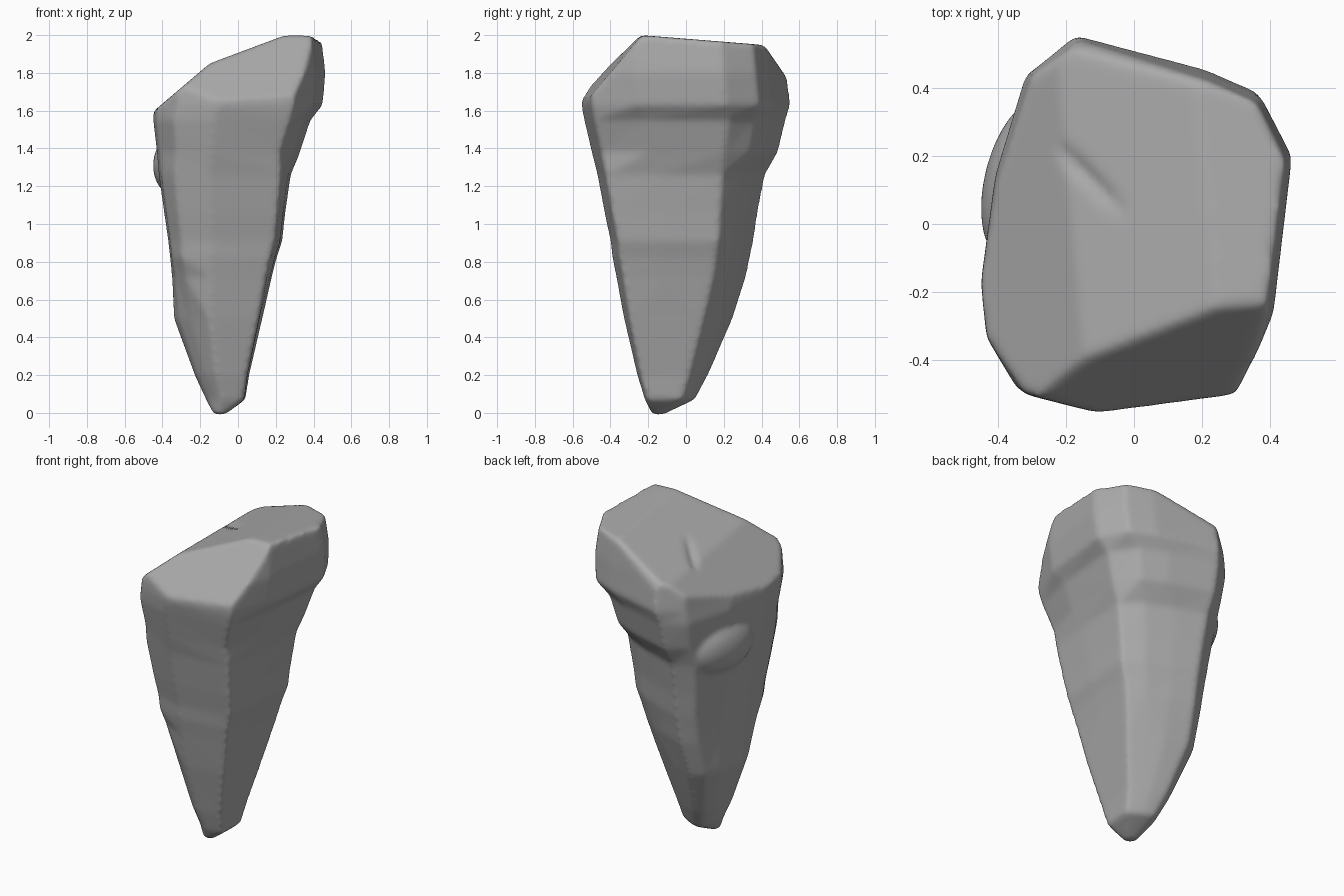
import bpy, bmesh
from mathutils import Vector

if "Cube" in bpy.data.objects:
    bpy.data.objects.remove(bpy.data.objects["Cube"])

# Stone colour
stone = bpy.data.materials.new("stone_grey")
stone.use_nodes = True
grey = (0.4, 0.4, 0.4, 1)
stone.diffuse_color = grey
stone.node_tree.nodes["Principled BSDF"].inputs["Base Color"].default_value = grey

# Sections: z, x min, x max, y min, y max, outline stage (0 low, 1 middle, 2 high)
LEVELS = [
    (-.01, -.13, -.07, -.18, -.12, 0),
    (.07, -.17, .04, -.22, .05, 0),
    (.2, -.23, .06, -.26, .12, 0),
    (.5, -.34, .13, -.33, .25, 0),
    (.72, -.35, .18, -.37, .32, .7),
    (.82, -.36, .205, -.39, .34, 1),
    (.91, -.37, .235, -.4, .36, 1),
    (1.05, -.39, .25, -.43, .38, 1),
    (1.26, -.42, .28, -.47, .42, 1.1),
    (1.38, -.43, .33, -.5, .49, 1.7),
    (1.55, -.45, .385, -.54, .53, 1.6),
    (1.63, -.45, .45, -.555, .555, 2),
    (1.8, -.44, .465, -.555, .535, 2),
    (2.1, -.42, .43, -.555, .5, 2),
]

# Corners of the cross-section as fractions of the extents, at three stages
OUTLINES = [
    [(.4, 0), (.96, .05), (.98, .4), (1, .73), (.82, .82), (.6, .92),
     (.3, 1), (.14, .92), (.04, .72), (0, .45), (.05, .27), (.18, .14)],
    [(.38, 0), (.94, .05), (.98, .38), (1, .75), (.82, .85), (.58, .93),
     (.32, 1), (.15, .93), (.05, .7), (0, .4), (.02, .18), (.11, .05)],
    [(.38, 0), (.83, .05), (.94, .27), (1, .69), (.9, .85), (.73, .91),
     (.31, 1), (.16, .9), (.05, .6), (0, .32), (.02, .2), (.14, .05)],
]

# Planes that chip the crown: point, outward normal
CHIPS = [
    ((-.2, -.35, 1.83), (-.39, .04, 1)),    # sloping top
    ((-.42, 0, 1.62), (-.85, 0, 1)),        # low edge of the top
    ((0, -.24, 2), (0, .08, 1)),            # peak
    ((.3, -.24, 2), (.03, -.38, .31)),      # large front facet
    ((0, .45, 1.9), (0, .9, .6)),           # back edge
]


def section(bm, level):
    """One ring of vertices for a level."""
    z, left, right, front, back, stage = level
    index = min(int(stage), 1)
    ring = []
    for lower, upper in zip(OUTLINES[index], OUTLINES[index + 1]):
        u, v = Vector(lower).lerp(Vector(upper), stage - index)
        ring.append(bm.verts.new((left + u * (right - left),
                                  front + v * (back - front), z)))
    return ring


def build_body():
    """Loft the sections and chip the crown with planes."""
    bm = bmesh.new()
    rings = [section(bm, level) for level in LEVELS]
    count = len(rings[0])
    for below, above in zip(rings, rings[1:]):
        for i in range(count):
            j = (i + 1) % count
            bm.faces.new((below[i], below[j], above[j], above[i]))
    bm.faces.new(rings[0][::-1])
    bm.faces.new(rings[-1])
    for point, normal in CHIPS:
        bmesh.ops.bisect_plane(bm, geom=bm.verts[:] + bm.edges[:] + bm.faces[:],
                               plane_co=point, plane_no=Vector(normal).normalized(),
                               clear_outer=True)
        rim = [edge for edge in bm.edges if edge.is_boundary]
        bmesh.ops.holes_fill(bm, edges=rim, sides=0)
    bmesh.ops.triangulate(bm, faces=bm.faces[:])
    bmesh.ops.recalc_face_normals(bm, faces=bm.faces[:])
    mesh = bpy.data.meshes.new("rock")
    bm.to_mesh(mesh)
    bm.free()
    body = bpy.data.objects.new("rock", mesh)
    bpy.context.collection.objects.link(body)
    return body


def apply_modifier(obj, kind, **settings):
    """Add a modifier and apply it at once."""
    modifier = obj.modifiers.new(kind.lower(), kind)
    for key, value in settings.items():
        setattr(modifier, key, value)
    bpy.ops.object.select_all(action='DESELECT')
    obj.select_set(True)
    bpy.context.view_layer.objects.active = obj
    bpy.ops.object.modifier_apply(modifier=modifier.name)


def carve(obj, operation, centre, radii, along):
    """Add or remove an ellipsoid whose long axis follows a direction."""
    bpy.ops.mesh.primitive_ico_sphere_add(subdivisions=3, radius=1, location=centre)
    tool = bpy.context.object
    tool.name = "carving_tool"
    tool.hide_render = True
    tool.scale = radii
    tool.rotation_euler = Vector(along).to_track_quat('X', 'Z').to_euler()
    bpy.context.view_layer.update()
    apply_modifier(obj, 'BOOLEAN', operation=operation, object=tool, solver='EXACT')
    bpy.data.objects.remove(tool)


rock = build_body()

# Bulge on the right side and the shallow crack on top
carve(rock, 'UNION', (-.32, .13, 1.31), (.25, .12, .17), (.25, 1, 0))
carve(rock, 'DIFFERENCE', (-.15, .15, 1.845), (.22, .03, .035), (.3, -.3, .13))

# Weather the edges
apply_modifier(rock, 'REMESH', mode='VOXEL', voxel_size=.013)
apply_modifier(rock, 'SMOOTH', factor=.5, iterations=16)

# Finish
rock.data.materials.clear()
rock.data.materials.append(stone)
for face in rock.data.polygons:
    face.material_index = 0
bpy.ops.object.shade_smooth_by_angle(angle=.7)
